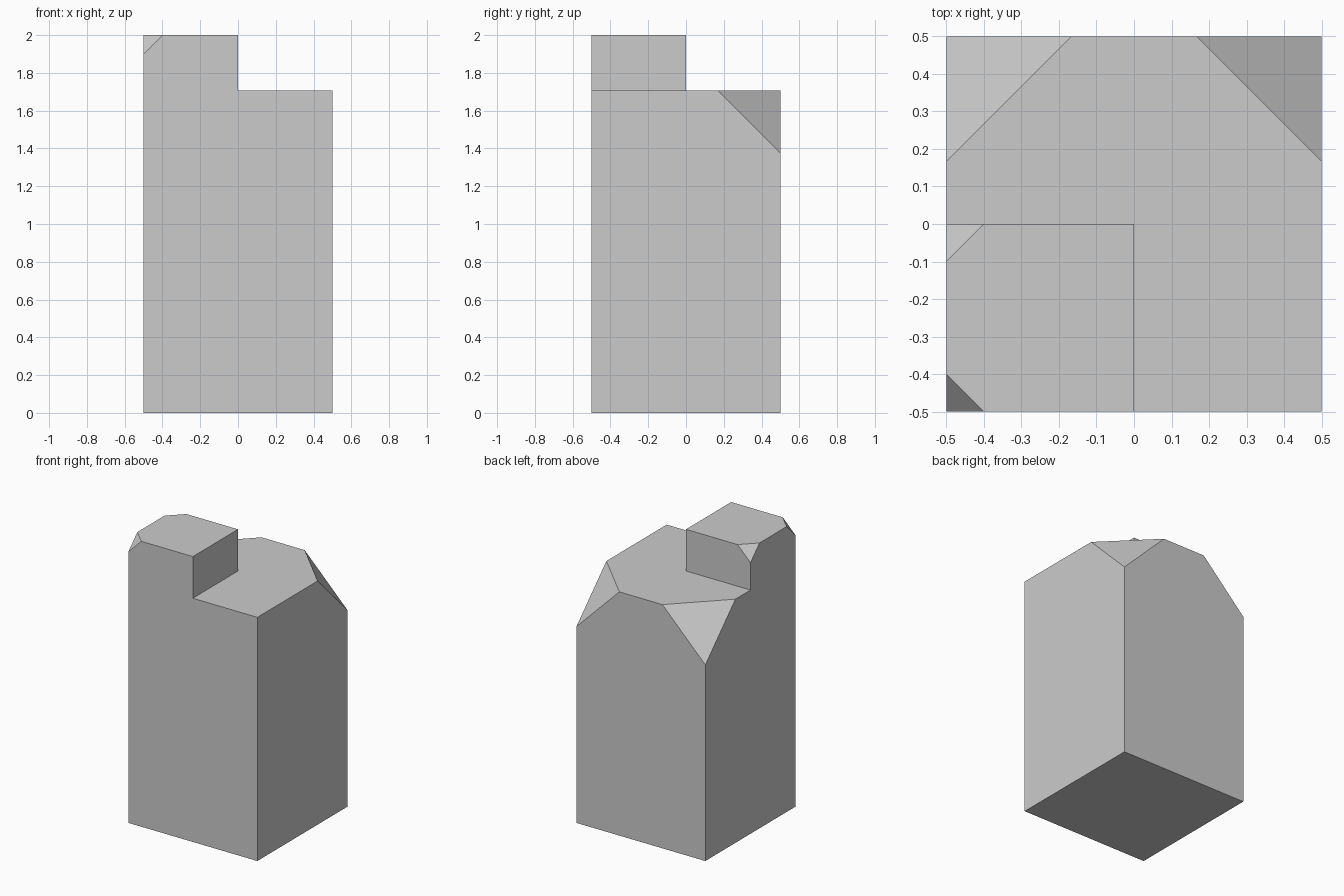
import bpy
import bmesh
from mathutils import Vector

if "Cube" in bpy.data.objects:
    bpy.data.objects.remove(bpy.data.objects["Cube"])


def clipped_box(name, lo, hi, corners, cut):
    """Box from lo to hi with the given top corners (x, y) cut off by 'cut'."""
    lo, hi = Vector(lo), Vector(hi)
    bm = bmesh.new()
    bmesh.ops.create_cube(bm, size=1)
    size, mid = hi - lo, (hi + lo) / 2
    for v in bm.verts:
        v.co = Vector(c * s for c, s in zip(v.co, size)) + mid
    tips = [v for v in bm.verts for x, y in corners
            if (v.co - Vector((x, y, hi.z))).length < 1e-4]
    bmesh.ops.bevel(bm, geom=tips, offset=cut, offset_type='OFFSET',
                    segments=1, profile=0.5, affect='VERTICES')
    mesh = bpy.data.meshes.new(name)
    bm.to_mesh(mesh)
    bm.free()
    obj = bpy.data.objects.new(name, mesh)
    bpy.context.collection.objects.link(obj)
    return obj


# Main block with both back top corners cut off
block = clipped_box("block", (-0.5, -0.5, 0), (0.5, 0.5, 1.708),
                    [(-0.5, 0.5), (0.5, 0.5)], 0.333)

# Raised front-left quarter with both left top corners cut off
raised = clipped_box("raised_quarter", (-0.5, -0.5, 1.708), (0, 0, 2),
                     [(-0.5, 0), (-0.5, -0.5)], 0.1)

# Fuse into one solid
union = block.modifiers.new("fuse", 'BOOLEAN')
union.operation = 'UNION'
union.solver = 'EXACT'
union.object = raised
bpy.context.view_layer.objects.active = block
bpy.ops.object.modifier_apply(modifier=union.name)
bpy.data.objects.remove(raised)

# Merge coplanar faces left by the union
bm = bmesh.new()
bm.from_mesh(block.data)
bmesh.ops.remove_doubles(bm, verts=bm.verts, dist=1e-5)
bmesh.ops.dissolve_limit(bm, angle_limit=0.01, verts=bm.verts, edges=bm.edges)
bm.to_mesh(block.data)
bm.free()
block.name = "stepped_block"
